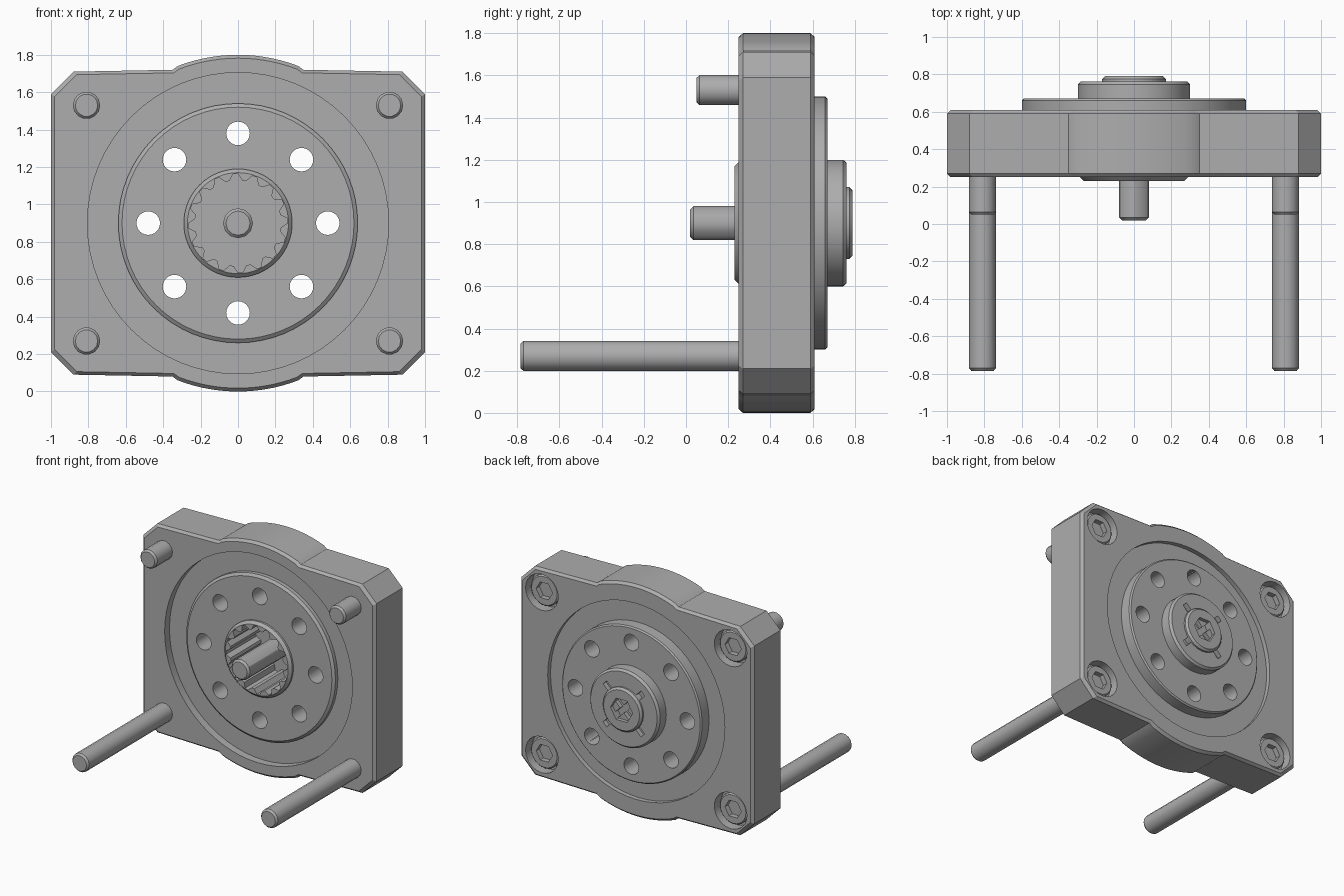
import bpy, bmesh
from math import sin, cos, pi, radians

MID = 0.9  # height of the main axis

cube = bpy.data.objects.get("Cube")
if cube:
    bpy.data.objects.remove(cube, do_unlink=True)

grey = bpy.data.materials.new("machined_grey")
grey.use_nodes = True
grey.diffuse_color = (0.42, 0.42, 0.42, 1)
grey.node_tree.nodes["Principled BSDF"].inputs["Base Color"].default_value = grey.diffuse_color


def circle(n, phase=0.0):
    return [(cos(2 * pi * i / n + phase), sin(2 * pi * i / n + phase)) for i in range(n)]


def solid(name, outline, steps, x=0.0, z=MID):
    """Stack scaled copies of an outline along y; steps are (scale, y)."""
    bm = bmesh.new()
    rings = [[bm.verts.new((x + s * u, y, z + s * v)) for u, v in outline] for s, y in steps]
    n = len(outline)
    for a, b in zip(rings, rings[1:]):
        for i in range(n):
            j = (i + 1) % n
            bm.faces.new((a[i], a[j], b[j], b[i]))
    bm.faces.new(rings[0])
    bm.faces.new(rings[-1])
    bmesh.ops.recalc_face_normals(bm, faces=bm.faces)
    mesh = bpy.data.meshes.new(name)
    bm.to_mesh(mesh)
    bm.free()
    mesh.materials.append(grey)
    ob = bpy.data.objects.new(name, mesh)
    bpy.context.collection.objects.link(ob)
    return ob


def select(ob):
    bpy.ops.object.select_all(action="DESELECT")
    ob.select_set(True)
    bpy.context.view_layer.objects.active = ob


def cut(ob, cutters):
    for c in cutters:
        mod = ob.modifiers.new("cut", "BOOLEAN")
        mod.operation, mod.solver, mod.object = "DIFFERENCE", "EXACT", c
        select(ob)
        bpy.ops.object.modifier_apply(modifier=mod.name)
        bpy.data.objects.remove(c, do_unlink=True)


def smooth(ob):
    select(ob)
    bpy.ops.object.shade_smooth_by_angle(angle=radians(30))


ROUND, BIG = circle(24), circle(64)
HEX = circle(6)
CORNERS = [(sx * 0.81, MID + sz * 0.63, sz) for sx in (-1, 1) for sz in (-1, 1)]

# Housing: chamfered square plate with a round swelling at top and bottom
arc = [(0.9 * sin(radians(a)), 0.9 * cos(radians(a))) for a in range(0, 22, 3)]
quarter = arc + [(0.35, 0.82), (0.88, 0.81), (1.0, 0.69)]
right = quarter + [(u, -v) for u, v in reversed(quarter)]
outline = right + [(-u, v) for u, v in reversed(right[1:-1])]
housing = solid("housing", outline, [(0.98, 0.25), (1, 0.27), (1, 0.59), (0.98, 0.61)])
cutters = [
    solid("front_recess", BIG, [(0.805, 0.1), (0.805, 0.31)]),
    solid("back_recess", BIG, [(0.76, 0.575), (0.76, 0.9)]),
    solid("bore", BIG, [(0.59, 0), (0.59, 1)]),
]
cutters += [solid("counterbore", ROUND, [(0.14, 0.53), (0.14, 0.8)], x, z) for x, z, s in CORNERS]
cut(housing, cutters)
smooth(housing)

# Rotor: flanged disc with a raised hub on both sides
rotor = solid("rotor", BIG, [
    (0.27, 0.23), (0.29, 0.25), (0.29, 0.265), (0.62, 0.265), (0.64, 0.28), (0.64, 0.33),
    (0.6, 0.33), (0.6, 0.66), (0.59, 0.67), (0.3, 0.67), (0.3, 0.745), (0.285, 0.762)])
teeth = [(u * (0.27 if i % 4 < 2 else 0.235), v * (0.27 if i % 4 < 2 else 0.235))
         for i, (u, v) in enumerate(circle(64))]
cutters = [solid("spline_socket", teeth, [(0.98, 0.1), (0.98, 0.6)])]
cutters += [solid("bolt_hole", ROUND, [(0.063, 0), (0.063, 1)], 0.48 * u, MID + 0.48 * v)
            for u, v in circle(8)]
for tilt in (pi / 4, -pi / 4):
    c, s = cos(tilt), sin(tilt)
    bar = [(u * c - v * s, u * s + v * c) for u, v in ((-.23, -.022), (.23, -.022), (.23, .022), (-.23, .022))]
    cutters.append(solid("hub_groove", bar, [(1, 0.725), (1, 0.9)]))
cut(rotor, cutters)
smooth(rotor)

# Centre shaft and its socketed screw head
smooth(solid("centre_shaft", circle(12), [(0.065, 0.02), (0.08, 0.035), (0.08, 0.65)]))
head = solid("centre_screw_head", ROUND, [(0.17, 0.7), (0.17, 0.775), (0.155, 0.79)])
cut(head, [solid("socket", HEX, [(0.095, 0.73), (0.095, 0.9)])])
smooth(head)

# Corner screws: short at the top, long at the bottom
for x, z, side in CORNERS:
    tip = 0.05 if side > 0 else -0.785
    smooth(solid("corner_rod", circle(14), [(0.06, tip), (0.073, tip + 0.015), (0.073, 0.54)], x, z))
    head = solid("corner_screw_head", ROUND, [(0.12, 0.5), (0.12, 0.57), (0.11, 0.58)], x, z)
    cut(head, [solid("socket", HEX, [(0.07, 0.535), (0.07, 0.7)], x, z)])
    smooth(head)
